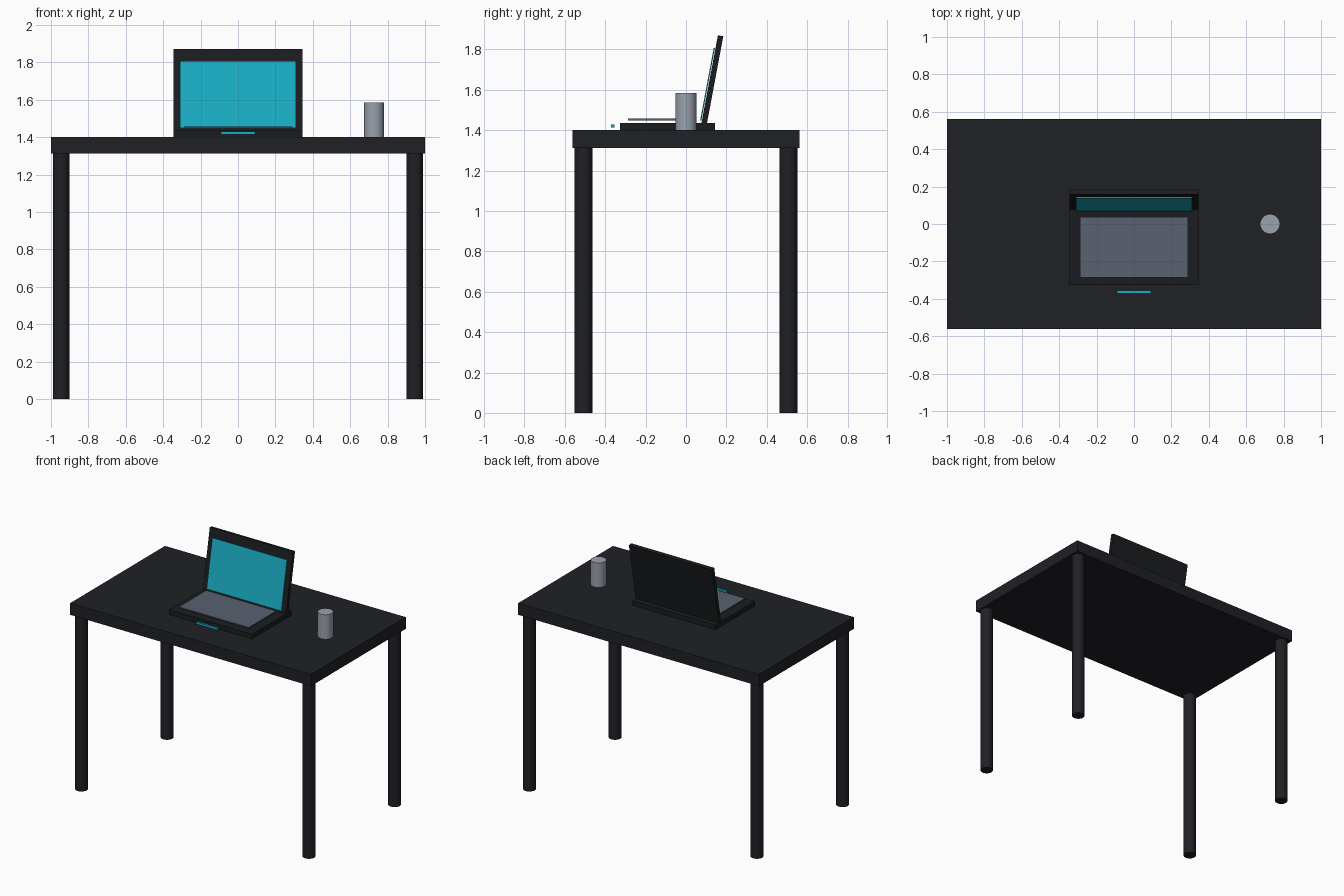
import bpy
import math
from mathutils import Matrix, Vector

if "Cube" in bpy.data.objects:
    bpy.data.objects.remove(bpy.data.objects["Cube"])


def material(name, rgb):
    m = bpy.data.materials.new(name)
    m.diffuse_color = (*rgb, 1)
    m.use_nodes = True
    m.node_tree.nodes["Principled BSDF"].inputs["Base Color"].default_value = m.diffuse_color
    return m


dark = material("dark_finish", (0.014, 0.015, 0.019))
black = material("black_casing", (0.011, 0.012, 0.014))
slate = material("slate_keys", (0.10, 0.12, 0.165))
cyan = material("cyan_glow", (0.01, 0.42, 0.55))
silver = material("silver_cup", (0.32, 0.36, 0.42))


def box(name, centre, size, mat):
    bpy.ops.mesh.primitive_cube_add(size=1)
    ob = bpy.context.object
    ob.name = name
    ob.data.transform(Matrix.Diagonal((*size, 1)))
    ob.location = centre
    ob.data.materials.append(mat)
    return ob


def cylinder(name, x, y, z0, z1, radius, mat):
    bpy.ops.mesh.primitive_cylinder_add(vertices=32, radius=radius, depth=z1 - z0,
                                        location=(x, y, (z0 + z1) / 2))
    ob = bpy.context.object
    ob.name = name
    ob.data.materials.append(mat)
    bpy.ops.object.shade_smooth_by_angle(angle=math.radians(30))
    return ob


# Table
TOP = 1.4
box("tabletop", (0, 0, TOP - 0.044), (2, 1.125, 0.088), dark)
for side, sx in (("left", -1), ("right", 1)):
    for end, sy in (("front", -1), ("back", 1)):
        cylinder(f"{end}_{side}_leg", sx * 0.945, sy * 0.508, 0, TOP - 0.088, 0.044, dark)

# Laptop base, raised key panel and light strip
box("laptop_base", (0, -0.091, TOP + 0.0175), (0.69, 0.47, 0.035), black)
box("keyboard_panel", (0, -0.124, 1.453), (0.58, 0.325, 0.008), slate)
box("light_strip", (0, -0.363, 1.421), (0.18, 0.016, 0.016), cyan)

# Leaning lid and screen, placed along the lid's own up direction
TILT = math.radians(10.6)
lean = Matrix.Rotation(-TILT, 3, 'X')
hinge = Vector((0, 0.076, 1.432))          # bottom edge of the lid's front face


def lid_part(name, up, out, size, mat):
    ob = box(name, hinge + lean @ Vector((0, out, up)), size, mat)
    ob.rotation_euler.x = -TILT


lid_part("laptop_lid", 0.223, 0.0135, (0.69, 0.027, 0.446), black)
lid_part("screen", 0.198, -0.006, (0.62, 0.006, 0.365), cyan)

# Cup
cylinder("cup", 0.727, 0, TOP, 1.584, 0.053, silver)
